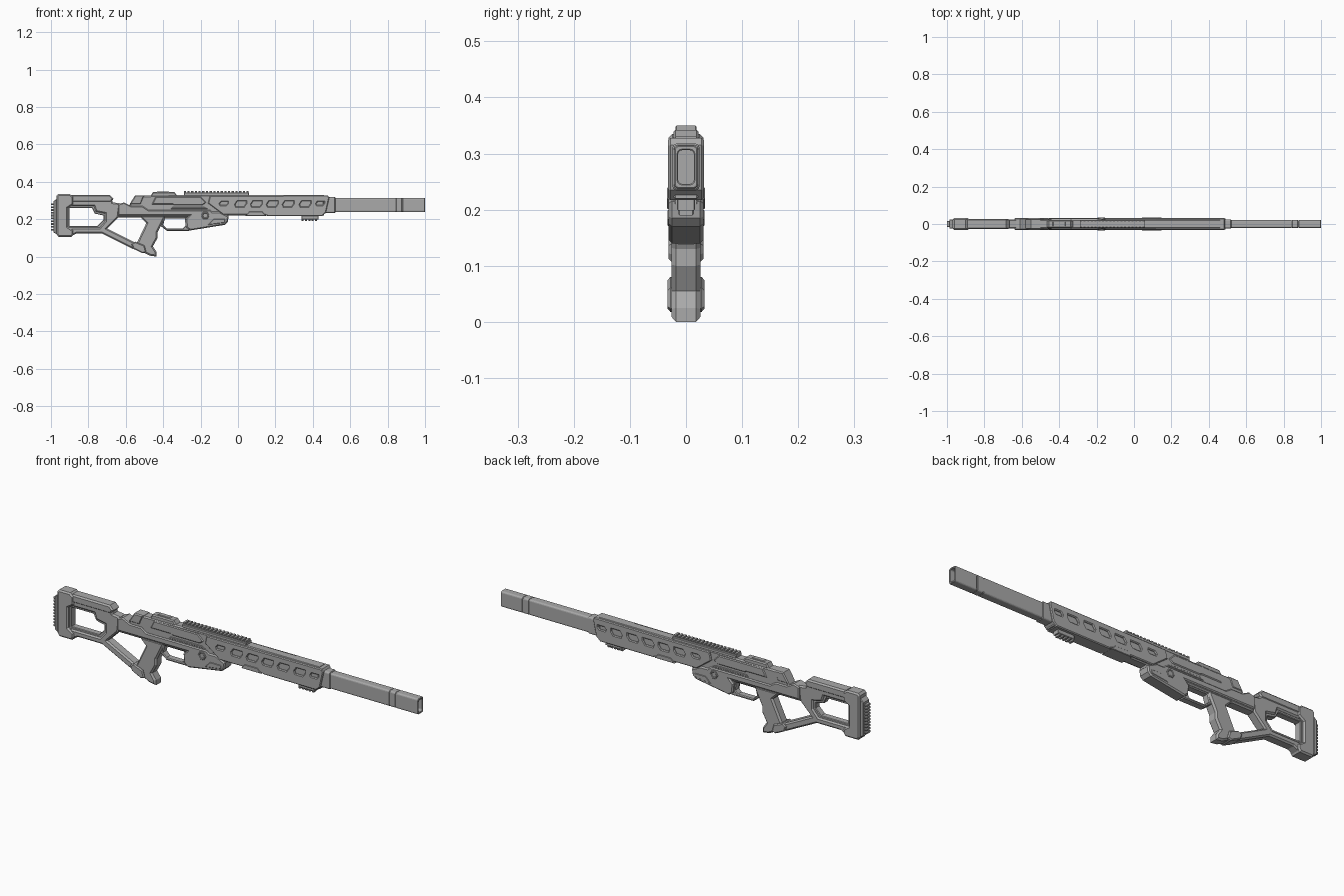
import bpy
import bmesh
import math
from mathutils import Matrix

cube = bpy.data.objects.get("Cube")
if cube:
    bpy.data.objects.remove(cube, do_unlink=True)

grey = bpy.data.materials.new("gunmetal grey")
grey.use_nodes = True
tone = (0.4, 0.4, 0.4, 1)
grey.diffuse_color = tone
for node in grey.node_tree.nodes:
    if node.type == 'BSDF_PRINCIPLED':
        node.inputs["Base Color"].default_value = tone

UNIT = 0.01  # all outlines are given in hundredths
# side view outlines, extruded across the model
SIDE = Matrix(((1, 0, 0, 0), (0, 0, -1, 0), (0, 1, 0, 0), (0, 0, 0, 1)))
# cross-sections, extruded along the length
ALONG = Matrix(((0, 0, 1, 0), (1, 0, 0, 0), (0, 1, 0, 0), (0, 0, 0, 1)))


def slab(name, outline, half, bevel=0.5, holes=(), frame=SIDE, shift=0):
    """Chamfered slab from an outline with optional holes."""
    curve = bpy.data.curves.new(name + " outline", 'CURVE')
    curve.dimensions = '2D'
    curve.fill_mode = 'BOTH'
    curve.extrude = (half - bevel) * UNIT
    curve.bevel_depth = bevel * UNIT
    curve.offset = -bevel * UNIT
    curve.bevel_resolution = 0
    for loop in [outline, *holes]:
        spline = curve.splines.new('POLY')
        spline.points.add(len(loop) - 1)
        for point, (u, v) in zip(spline.points, loop):
            point.co = (u * UNIT, v * UNIT, 0, 1)
        spline.use_cyclic_u = True
    source = bpy.data.objects.new(name + " outline", curve)
    bpy.context.collection.objects.link(source)
    graph = bpy.context.evaluated_depsgraph_get()
    mesh = bpy.data.meshes.new_from_object(source.evaluated_get(graph))
    bpy.data.objects.remove(source, do_unlink=True)
    bpy.data.curves.remove(curve)
    # weld the caps to the sides and turn into place
    bm = bmesh.new()
    bm.from_mesh(mesh)
    bmesh.ops.remove_doubles(bm, verts=bm.verts, dist=0.00005)
    bmesh.ops.transform(bm, matrix=Matrix.Translation((shift * UNIT, 0, 0)) @ frame, verts=bm.verts)
    bmesh.ops.recalc_face_normals(bm, faces=bm.faces)
    bm.to_mesh(mesh)
    bm.free()
    mesh.name = name
    mesh.materials.clear()
    mesh.materials.append(grey)
    for face in mesh.polygons:
        face.use_smooth = False
        face.material_index = 0
    part = bpy.data.objects.new(name, mesh)
    bpy.context.collection.objects.link(part)
    return part


def box(left, right, low, high):
    return [(left, low), (right, low), (right, high), (left, high)]


def ring(x, z, radius, sides=6):
    turn = math.tau / sides
    return [(x + radius * math.cos(i * turn), z + radius * math.sin(i * turn)) for i in range(sides)]


def rounded(width, height, radius, middle=27.6):
    """Rounded rectangle cross-section."""
    points = []
    for corner, (sx, sz) in enumerate([(1, 1), (-1, 1), (-1, -1), (1, -1)]):
        for step in range(4):
            angle = (corner + step / 3) * math.pi / 2
            points.append((sx * (width - radius) + radius * math.cos(angle),
                           middle + sz * (height - radius) + radius * math.sin(angle)))
    return points


def tube(name, start, end, width, height, bevel=0.1, holes=()):
    slab(name, rounded(width, height, 0.8), (end - start) / 2, bevel, holes, ALONG, (start + end) / 2)


def teeth(name, start, end, count, low, high, half):
    pitch = (end - start) / count
    for i in range(count):
        left = start + i * pitch
        slab(f"{name}_{i + 1}", box(left, left + pitch * 0.6, low, high), half, 0.25)


# Stock: open frame with a strut, inner lip, butt block, pad and cheek rest
window = [(-91, 27), (-77, 27), (-76, 24), (-71, 23), (-71, 19), (-74, 15.5), (-91, 15.5)]
lip = [(-90, 26), (-78, 26), (-76.5, 23), (-72, 22), (-72, 19.5), (-75, 16.5), (-90, 16.5)]
stock = [(-97, 12), (-95, 11), (-89, 11), (-86, 12.5), (-73, 12.5), (-56, 4), (-55, 7.5),
         (-70, 15), (-64, 21), (-63, 28.5), (-67, 29), (-68, 32), (-96, 32), (-97, 31)]
slab("stock_frame", stock, 2.5, 0.7, [window])
slab("stock_window_lip", box(-92, -70, 14.5, 28), 1.7, 0.3, [lip])
slab("butt_block", [(-97, 32.5), (-96, 33.5), (-90, 33.5), (-88, 32), (-88, 28), (-91, 26), (-91, 16),
                    (-88, 14), (-88, 12), (-89, 10.5), (-96, 10.5), (-97, 12)], 3.1, 0.7)
slab("butt_pad", [(-97, 31), (-98.7, 29.5), (-98.7, 13), (-97, 12)], 2.4, 0.3)
for i in range(10):
    low = 14 + i * 1.5
    slab(f"pad_ridge_{i + 1}", box(-100, -98, low, low + 0.9), 1.6, 0.25)
slab("cheek_rest", [(-89, 29), (-89, 33), (-68.5, 33), (-66.5, 31), (-68, 29)], 2.8, 0.7)

# Receiver core and its layered covers
slab("receiver", [(-64, 21), (-64, 28.5), (-58, 27.5), (-55, 32.5), (-20, 33), (46, 33), (46, 22), (-5, 22), (-5, 21)],
     2.5, 0.6)
slab("rear_cover", [(-64, 22), (-64, 28), (-61, 29), (-57, 27), (-51, 27), (-48, 25), (-15, 25), (-12, 22)], 3.1, 0.5)
slab("rear_block", [(-58, 28), (-55, 32.8), (-50, 32.8), (-52, 28)], 2.8, 0.5)
slab("side_cover", [(-46, 28), (-44, 32), (-20, 32), (-17, 29), (-19, 27.5), (-34, 27.5), (-35, 28)], 2.9, 0.4)
slab("side_strip", [(-36, 25.5), (-35, 26.5), (-18, 26.5), (-16, 25.5)], 2.8, 0.2)
slab("top_hump", [(-47, 32), (-45.5, 34.5), (-34, 34.5), (-32, 32)], 2.1, 0.5)
slab("hump_ridge", [(-44, 34), (-43, 34.9), (-37, 34.9), (-36, 34)], 1.2, 0.2)

# Handguard shell with angled vents, end slots and a lower lug
vent = [(-3, -0.3), (-1.8, 1.5), (2.8, 1.5), (2.8, 0.2), (1.6, -1.5), (-2.5, -1.5)]
slots = [[(x + u, 28.2 + v) for u, v in vent] for x in (1.5, 10, 18.5, 27, 36)]
slots += [[(x + u * 0.75, 28.5 + v * 0.6) for u, v in vent] for x in (-7.5, 44)]
slab("handguard", [(-15, 32.5), (48, 32.8), (48.8, 31.5), (47, 23.5), (45, 21.7), (16, 21.7), (14, 22.5),
                   (-8, 22.5), (-16, 28.5)], 3.2, 0.4, slots)
slab("handguard_lug", [(4, 21.8), (6, 24), (13, 24), (15, 21.8)], 3.4, 0.2)
slab("under_rail", box(34, 43, 19.9, 22), 1.6, 0.2)
teeth("under_tooth", 34, 43, 5, 19, 20.2, 1.4)

# Top rail
slab("top_rail", box(-29, 6, 32.5, 34.2), 2.2, 0.3)
teeth("rail_tooth", -29, 6.5, 18, 33.8, 35, 1.9)

# Trigger guard, lower housing and hexagonal bolt
slab("trigger_guard", [(-42, 22), (-26, 22), (-26, 13.8), (-38, 13.8), (-41.5, 16.5)], 1.8, 0.4,
     [[(-39, 20.5), (-28.5, 20.5), (-28, 16.5), (-29.5, 15), (-38, 15), (-40, 17)]])
slab("lower_housing", [(-28, 20), (-24, 24), (-10, 24), (-5, 21.5), (-5.5, 18.5), (-7, 17), (-25.5, 14), (-27.5, 15.5)],
     3.1, 0.6)
slab("housing_step", [(-16, 17), (-13, 20), (-7, 20), (-7, 18.2)], 3.3, 0.2)
slab("hex_bolt", ring(-17.5, 22, 2.2), 3.4, 0.2, [ring(-17.5, 22, 1.3)])

# Grip and the clamp that joins it to the strut
slab("grip", [(-52, 22), (-39, 22), (-39.5, 20), (-43, 13), (-43, 10), (-45.5, 5.5), (-43.5, 2.5), (-43.5, 0),
              (-47, 0.5), (-54, 4), (-54, 7.5), (-49, 18), (-52, 21)], 2.6, 0.8)
slab("grip_clamp", [(-57, 6.7), (-55, 8), (-50, 6), (-49, 2.4), (-51, 1.8), (-56, 4.2)], 3.3, 0.5)

# Barrel: collar, long sleeve, band and hollow muzzle around a core
bore = rounded(1.4, 3, 0.7)
tube("barrel_core", 46, 97, 1.95, 3.7)
tube("barrel_collar", 46, 52, 2.4, 4.2, 0.3)
tube("barrel_sleeve", 50, 84.2, 2.1, 3.85)
tube("barrel_band", 84.6, 87.6, 2.1, 3.85)
tube("muzzle", 88, 100, 2.1, 3.85, 0.2, [bore])
